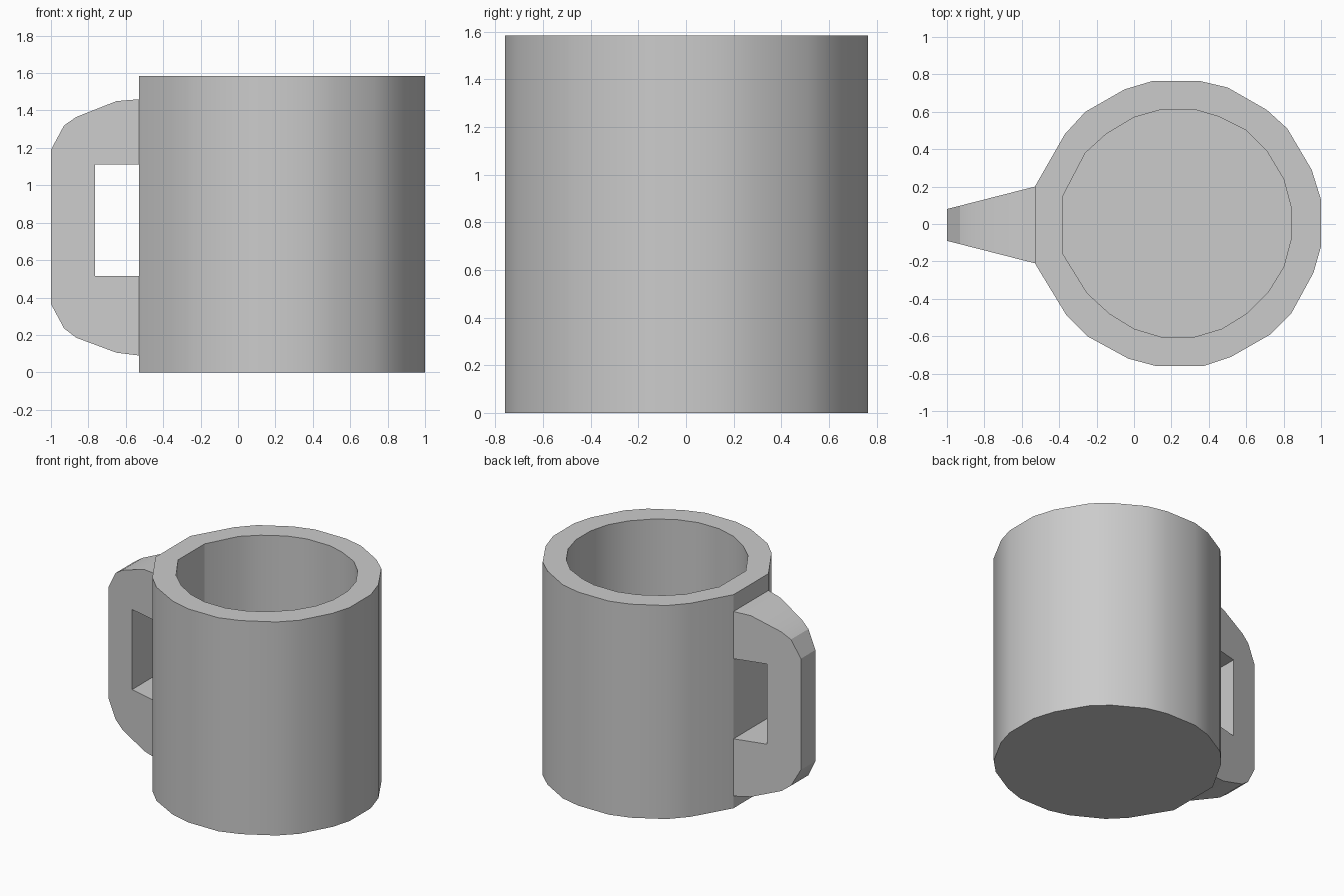
import bpy, bmesh, math

if "Cube" in bpy.data.objects:
    bpy.data.objects.remove(bpy.data.objects["Cube"])

TOP, FLOOR = 1.585, 0.15


def finish(bm, name):
    bmesh.ops.recalc_face_normals(bm, faces=bm.faces)
    mesh = bpy.data.meshes.new(name)
    bm.to_mesh(mesh)
    bm.free()
    obj = bpy.data.objects.new(name, mesh)
    bpy.context.collection.objects.link(obj)
    bpy.ops.object.select_all(action='DESELECT')
    obj.select_set(True)
    bpy.context.view_layer.objects.active = obj
    bpy.ops.object.shade_smooth_by_angle(angle=math.radians(25))
    return obj


def ring(bm, pts, z):
    return [bm.verts.new((x, y, z)) for x, y in pts]


def wall(bm, a, b, closed=True):
    n = len(a)
    for i in range(n if closed else n - 1):
        j = (i + 1) % n
        bm.faces.new((a[i], a[j], b[j], b[i]))


# Mug body: slightly irregular rings, with a flat side where the handle joins
outer = [(-.53, .2), (-.37, .48), (-.26, .6), (-.05, .72), (.1, .765), (.35, .765),
         (.5, .73), (.71, .61), (.82, .51), (.95, .29), (1, .13), (1, -.12),
         (.96, -.26), (.84, -.48), (.73, -.59), (.52, -.71), (.37, -.76),
         (.12, -.76), (-.03, -.72), (-.25, -.6), (-.36, -.49), (-.53, -.21)]
inner = [(-.38, .15), (-.26, .38), (-.15, .48), (0, .57), (.14, .61), (.33, .61),
         (.45, .575), (.6, .5), (.71, .39), (.8, .24), (.84, .09), (.84, -.08),
         (.8, -.23), (.72, -.36), (.6, -.48), (.47, -.56), (.32, -.605),
         (.15, -.605), (0, -.56), (-.13, -.48), (-.25, -.37), (-.38, -.16)]
bm = bmesh.new()
base, rim = ring(bm, outer, 0), ring(bm, outer, TOP)
lip, well = ring(bm, inner, TOP), ring(bm, inner, FLOOR)
for a, b in ((base, rim), (rim, lip), (lip, well)):
    wall(bm, a, b)
bm.faces.new(base)
bm.faces.new(well)
finish(bm, "mug_body")

# Handle: C-shaped side profile, narrowing away from the body
upper = [(-.53, 1.46), (-.65, 1.45), (-.865, 1.365), (-.93, 1.32), (-1, 1.19)]
lower = [(-1, .365), (-.93, .235), (-.865, .185), (-.65, .105), (-.53, .09)]
hole = [(-.53, .515), (-.765, .515), (-.765, 1.11), (-.53, 1.11)]
profile = upper + lower + hole


def half_width(x):
    return .085 + (x + 1) * .12 / .47


bm = bmesh.new()
sides = [[bm.verts.new((x, s * half_width(x) - .005, z)) for x, z in profile]
         for s in (1, -1)]
wall(bm, *sides)
for side in sides:
    bm.faces.new(side)
finish(bm, "handle")
